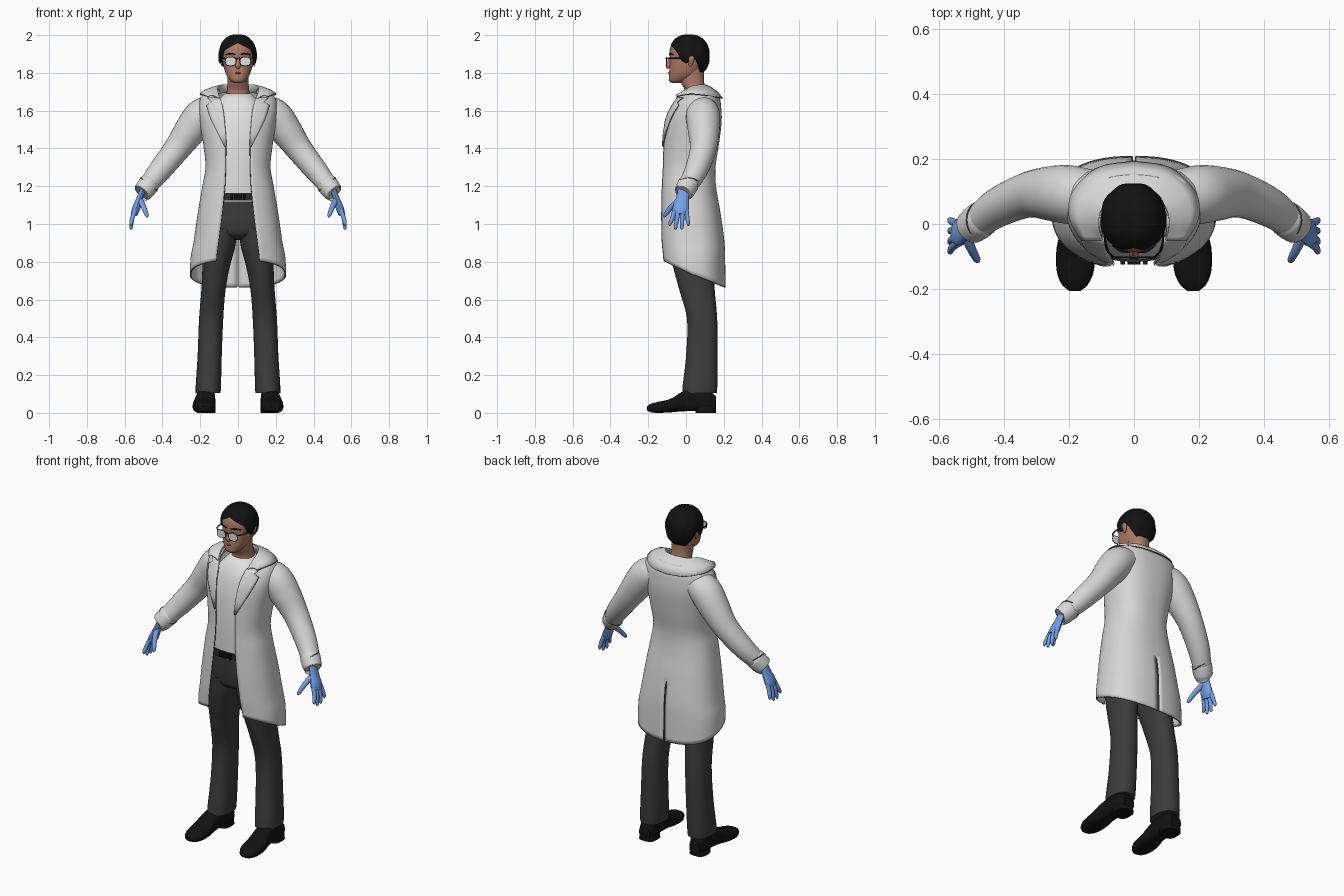
import bpy, bmesh, math
from mathutils import Vector

if "Cube" in bpy.data.objects:
    bpy.data.objects.remove(bpy.data.objects["Cube"])


def material(name, r, g, b):
    m = bpy.data.materials.new(name)
    m.use_nodes = True
    m.diffuse_color = (r, g, b, 1)
    m.node_tree.nodes["Principled BSDF"].inputs["Base Color"].default_value = (r, g, b, 1)
    return m


COAT = material("coat white", .68, .68, .68)
SHIRT = material("shirt white", .76, .76, .76)
SEAM = material("seam grey", .1, .1, .1)
TROUSER = material("trouser charcoal", .045, .045, .045)
BELT = material("belt grey", .025, .025, .025)
BLACK = material("black", .006, .006, .006)
GLOVE = material("glove blue", .18, .36, .82)
SKIN = material("skin", .43, .2, .135)
LIP = material("lip", .27, .1, .08)
LENS = material("lens", .74, .75, .76)


def sample(table, s):
    """Smooth interpolation of rows keyed by their first value."""
    k = [r[0] for r in table]
    last = len(k) - 1
    s = min(max(s, k[0]), k[-1])
    i = max(j for j in range(last) if k[j] <= s)
    h = k[i + 1] - k[i]
    u = (s - k[i]) / h

    def slope(j, c):
        lo, hi = max(j - 1, 0), min(j + 1, last)
        return (table[hi][c] - table[lo][c]) / (k[hi] - k[lo])
    return [table[i][c] * (2 * u**3 - 3 * u**2 + 1) + table[i + 1][c] * (3 * u**2 - 2 * u**3)
            + h * (slope(i, c) * (u**3 - 2 * u**2 + u) + slope(i + 1, c) * (u**3 - u**2))
            for c in range(1, len(table[0]))]


def grid(name, rows, mat, closed=True, mirror=False, thick=0):
    """Skin rows of points; closed rows without thickness get end caps."""
    bm = bmesh.new()
    vs = [[bm.verts.new(p) for p in r] for r in rows]
    n = len(rows[0])
    for a, b in zip(vs, vs[1:]):
        for j in range(n if closed else n - 1):
            k = (j + 1) % n
            bm.faces.new((a[j], a[k], b[k], b[j]))
    if closed and not thick:
        bm.faces.new(vs[0])
        bm.faces.new(vs[-1])
    bmesh.ops.remove_doubles(bm, verts=bm.verts, dist=.00005)
    bmesh.ops.recalc_face_normals(bm, faces=bm.faces)
    me = bpy.data.meshes.new(name)
    bm.to_mesh(me)
    bm.free()
    me.materials.append(mat)
    ob = bpy.data.objects.new(name, me)
    bpy.context.collection.objects.link(ob)
    bpy.ops.object.select_all(action='DESELECT')
    ob.select_set(True)
    bpy.context.view_layer.objects.active = ob
    bpy.ops.object.shade_smooth_by_angle(angle=math.radians(45))
    if mirror:
        ob.modifiers.new("mirror", 'MIRROR')
    if thick:
        mod = ob.modifiers.new("thickness", 'SOLIDIFY')
        mod.thickness, mod.offset = thick, 0
    return ob


def section(a, lo, hi, ang, n):
    """Superellipse point; angle 0 is the low side."""
    s, c = math.sin(ang), math.cos(ang)
    x = a * math.copysign(abs(s)**(2 / n), s)
    return x, (lo + hi) / 2 - (hi - lo) / 2 * math.copysign(abs(c)**(2 / n), c)


def loft(name, table, mat, n=2.3, axis='Z', steps=24, sides=32, mirror=False):
    """Table rows: station, x centre, half width, low, high."""
    rows = []
    for i in range(steps + 1):
        s = table[0][0] + (table[-1][0] - table[0][0]) * i / steps
        xc, a, lo, hi = sample(table, s)
        pts = [section(a, lo, hi, math.tau * j / sides, n) for j in range(sides)]
        rows.append([(xc + x, v, s) if axis == 'Z' else (xc + x, s, v) for x, v in pts])
    return grid(name, rows, mat, mirror=mirror)


def tube(name, pts, mat, flat=1, ref=(0, 1, 0), steps=5, sides=14, mirror=True):
    """Round or flattened tube through (x, y, z, radius) points."""
    table = [(i, *p) for i, p in enumerate(pts)]
    path = [sample(table, i / steps) for i in range((len(pts) - 1) * steps + 1)]
    rows = []
    for i, p in enumerate(path):
        t = (Vector(path[min(i + 1, len(path) - 1)][:3]) - Vector(path[max(i - 1, 0)][:3])).normalized()
        u = Vector(ref)
        u = (u - t * u.dot(t)).normalized()
        v = t.cross(u) * flat
        rows.append([Vector(p[:3]) + p[3] * (u * math.cos(math.tau * j / sides) + v * math.sin(math.tau * j / sides))
                     for j in range(sides)])
    return grid(name, rows, mat, mirror=mirror)


def piping(name, pts, ref=(0, 1, 0)):
    tube(name, [(*p, .0028) for p in pts], SEAM, ref=ref, steps=1, sides=6)


# Long coat: height, half width, front, back, half opening
N = 2.4
coat = [(.66, .252, -.125, .206, .12), (.82, .247, -.128, .203, .114), (.9, .232, -.135, .2, .104),
        (1.05, .21, -.135, .18, .085), (1.2, .185, -.13, .155, .07), (1.3, .168, -.125, .152, .066),
        (1.42, .18, -.12, .17, .065), (1.55, .2, -.105, .185, .075), (1.62, .205, -.075, .182, .084),
        (1.68, .185, -.035, .172, .1), (1.71, .125, 0, .15, .1)]


def coat_y(x, z):
    a, f, b, _ = sample(coat, z)
    return (f + b) / 2 - (b - f) / 2 * max(0, 1 - (x / a)**N)**(1 / N)


def coat_point(c, s):
    hem_y = section(.25, -.127, .205, .55 + (math.pi - .55) * c, N)[1]
    z = 1.71 + (.815 - (hem_y + .127) * .45 - 1.71) * s
    a, f, b, gap = sample(coat, z)
    start = math.asin((gap / a)**(N / 2))
    x, y = section(a, f, b, start + (math.pi - start) * c, N)
    if c == 1:
        x = .006 if z < 1 else 0
    return x, y, z


coat_rows = [[coat_point(c / 32, s / 44) for c in range(33)] for s in range(45)]
grid("coat_body", coat_rows, COAT, closed=False, mirror=True, thick=.008)
piping("coat_front_edges", [r[0] for r in coat_rows[4:]])
piping("coat_hem", coat_rows[-1], ref=(0, 0, 1))
piping("coat_vent_edges", [r[-1] for r in coat_rows if r[-1][0] > 0])

# Lapels lying on the coat front
lapel = []
for z, out in [(1.668, .16), (1.645, .138), (1.628, .165), (1.59, .155), (1.55, .14), (1.48, .105), (1.41, .07)]:
    inner = sample(coat, z)[3] - .004
    xs = [inner + (out - inner) * i / 6 for i in range(7)]
    lapel.append([(x, coat_y(x, z) - .008, z) for x in xs])
grid("lapels", lapel, COAT, closed=False, mirror=True, thick=.008)
piping("lapel_edges", [r[-1] for r in lapel])

# Folded collar: fold line and outer edge from the back centre forward
fold = [(0, 0, .105, 1.735), (1, .07, .09, 1.735), (2, .105, .04, 1.73), (3, .11, -.01, 1.705), (4, .1, -.05, 1.665)]
rim = [(0, 0, .192, 1.665), (1, .11, .172, 1.67), (2, .187, .1, 1.682), (3, .198, .02, 1.688), (4, .16, -.05, 1.675)]
collar = []
for i in range(17):
    p, q = Vector(sample(fold, i / 4)), Vector(sample(rim, i / 4))
    up = Vector((0, 0, .014))
    collar.append([p - up * 3, p, p.lerp(q, .3) + up * .6, p.lerp(q, .7) + up * .8, q])
grid("collar", collar, COAT, closed=False, mirror=True, thick=.008)
piping("collar_edge", [r[-1] for r in collar], ref=(0, 0, 1))

# Sleeves with turned cuffs
tube("sleeves", [(.12, .09, 1.605, .075), (.19, .09, 1.575, .09), (.25, .094, 1.5, .085), (.325, .09, 1.395, .07),
                 (.42, .05, 1.275, .06), (.498, -.008, 1.175, .046)], COAT, sides=28)
tube("cuffs", [(.468, .016, 1.215, .05), (.472, .013, 1.21, .056), (.502, -.01, 1.17, .052), (.506, -.013, 1.165, .044)],
     COAT, sides=28)
piping("cuff_seams", [(.472 + .056 * .78 * math.cos(a), .013 + .056 * math.sin(a), 1.21 + .056 * .62 * math.cos(a))
                      for a in [math.tau * i / 24 for i in range(25)]], ref=(.6, .2, -.75))

# Gloved hands
tube("palms", [(.505, -.012, 1.18, .03), (.524, -.02, 1.125, .036), (.54, -.028, 1.08, .043), (.55, -.032, 1.05, .034)],
     GLOVE, flat=.5)
for name, y0, y1, tip in [("index", -.06, -.085, .99), ("middle", -.04, -.055, .97),
                          ("ring", -.018, -.022, .97), ("little", .002, .012, .99)]:
    tube(name + "_fingers", [(.544, y0, 1.075, .012), (.56, (y0 + y1) / 2, 1.03, .0115),
                             (.566, y1, tip + .012, .009), (.566, y1, tip, .003)], GLOVE)
tube("thumbs", [(.52, -.03, 1.13, .017), (.5, -.078, 1.09, .014), (.484, -.108, 1.05, .011), (.48, -.116, 1.036, .004)],
     GLOVE)

# Shirt, belt and trousers
loft("shirt", [(1.12, 0, .16, -.11, .135), (1.3, 0, .152, -.112, .13), (1.4, 0, .162, -.108, .15), (1.5, 0, .165, -.098, .16),
               (1.6, 0, .15, -.073, .155), (1.66, 0, .1, -.042, .13), (1.69, 0, .072, -.012, .11)], SHIRT, n=N)
loft("belt", [(1.125, 0, .163, -.117, .137), (1.163, 0, .162, -.117, .137)], BELT, n=N, steps=1)
for x, w in [(0, .02), (.034, .007), (-.034, .007)]:
    loft("buckle", [(-.124, x, w, 1.128, 1.16), (-.115, x, w, 1.128, 1.16)], BLACK, n=6, axis='Y', steps=1)
loft("trouser_seat", [(.915, 0, .07, -.03, .09), (.94, 0, .13, -.085, .13), (1, 0, .175, -.102, .148),
                      (1.07, 0, .175, -.106, .145), (1.15, 0, .157, -.108, .132)], TROUSER)
loft("trouser_legs", [(.105, .158, .066, -.02, .163), (.14, .157, .067, -.018, .166), (.3, .15, .064, 0, .168),
                      (.5, .142, .064, .005, .165), (.65, .13, .064, -.035, .152), (.78, .115, .073, -.07, .146),
                      (.88, .1, .085, -.09, .145), (.98, .09, .088, -.1, .14)], TROUSER, mirror=True)

# Shoes with heels
loft("shoes", [(-.206, .182, .018, .012, .035), (-.19, .182, .038, .004, .047), (-.15, .181, .056, 0, .058),
               (-.08, .179, .06, .003, .075), (-.02, .175, .052, .008, .112), (.05, .17, .048, .01, .13),
               (.12, .167, .046, .008, .12), (.158, .167, .034, .01, .085)], BLACK, n=2.8, axis='Y', mirror=True)
loft("shoe_heels", [(0, .168, .05, .05, .16), (.03, .168, .048, .05, .158)], BLACK, n=3, steps=1, mirror=True)

# Head and neck
loft("neck", [(1.62, 0, .075, -.02, .12), (1.7, 0, .06, -.005, .105), (1.76, 0, .056, -.03, .095),
              (1.82, 0, .06, -.03, .095)], SKIN)
loft("head", [(1.746, 0, .022, -.075, -.03), (1.757, 0, .04, -.089, .01), (1.79, 0, .062, -.09, .06),
              (1.83, 0, .075, -.087, .09), (1.87, 0, .082, -.085, .105), (1.92, 0, .084, -.086, .108),
              (1.96, 0, .072, -.07, .1), (1.985, 0, .04, -.03, .07)], SKIN)
tube("nose", [(0, -.08, 1.885, .007), (0, -.089, 1.86, .009), (0, -.094, 1.838, .0135), (0, -.088, 1.826, .009)],
     SKIN, mirror=False)
tube("lips", [(-.024, -.081, 1.797, .002), (0, -.089, 1.799, .0055), (.024, -.081, 1.797, .002)], LIP, mirror=False)
tube("ears", [(.084, .022, 1.835, .006), (.088, .025, 1.855, .014), (.092, .028, 1.88, .017), (.088, .028, 1.897, .006)],
     SKIN, flat=.45)
tube("eyebrows", [(.014, -.087, 1.897, .003), (.04, -.083, 1.902, .004), (.066, -.066, 1.897, .002)], BLACK)

# Hair: a cap from the crown down to a varying hairline
hairline = [(0, 1.957), (.5, 1.935), (.9, 1.915), (1.25, 1.865), (1.5, 1.855), (1.75, 1.885), (2.1, 1.84),
            (2.5, 1.8), (math.pi, 1.788)]
hair = []
for i in range(25):
    row = []
    for j in range(64):
        ang = math.tau * j / 64
        low = sample(hairline, min(ang, math.tau - ang))[0]
        phi = math.acos((low - 1.89) / .108) * i / 24
        r = math.sin(phi)**.8 * (1 + .018 * math.sin(9 * ang + 5 * phi) * math.sin(phi))
        x, y = section(.095, -.104, .104, ang, 2.15)
        row.append((x * r - .002, y * r + .016, 1.89 + .108 * math.cos(phi)))
    hair.append(row)
grid("hair", hair, BLACK, thick=.012)

# Glasses
loft("lenses", [(-.104, .039, .026, 1.84, 1.882), (-.1, .039, .026, 1.84, 1.882)], LENS, n=3, axis='Y', steps=1, mirror=True)
outline = [section(.027, 1.839, 1.883, math.tau * i / 32, 3) for i in range(33)]
tube("lens_rims", [(.039 + x, -.102, z, .0026) for x, z in outline], BLACK, steps=1, sides=6)
tube("glasses_bridge", [(-.014, -.103, 1.873, .003), (0, -.105, 1.876, .003), (.014, -.103, 1.873, .003)], BLACK, mirror=False)
tube("glasses_arms", [(.064, -.102, 1.876, .0035), (.086, -.07, 1.878, .0035), (.093, .025, 1.876, .003)], BLACK,
     ref=(0, 0, 1), sides=8)
